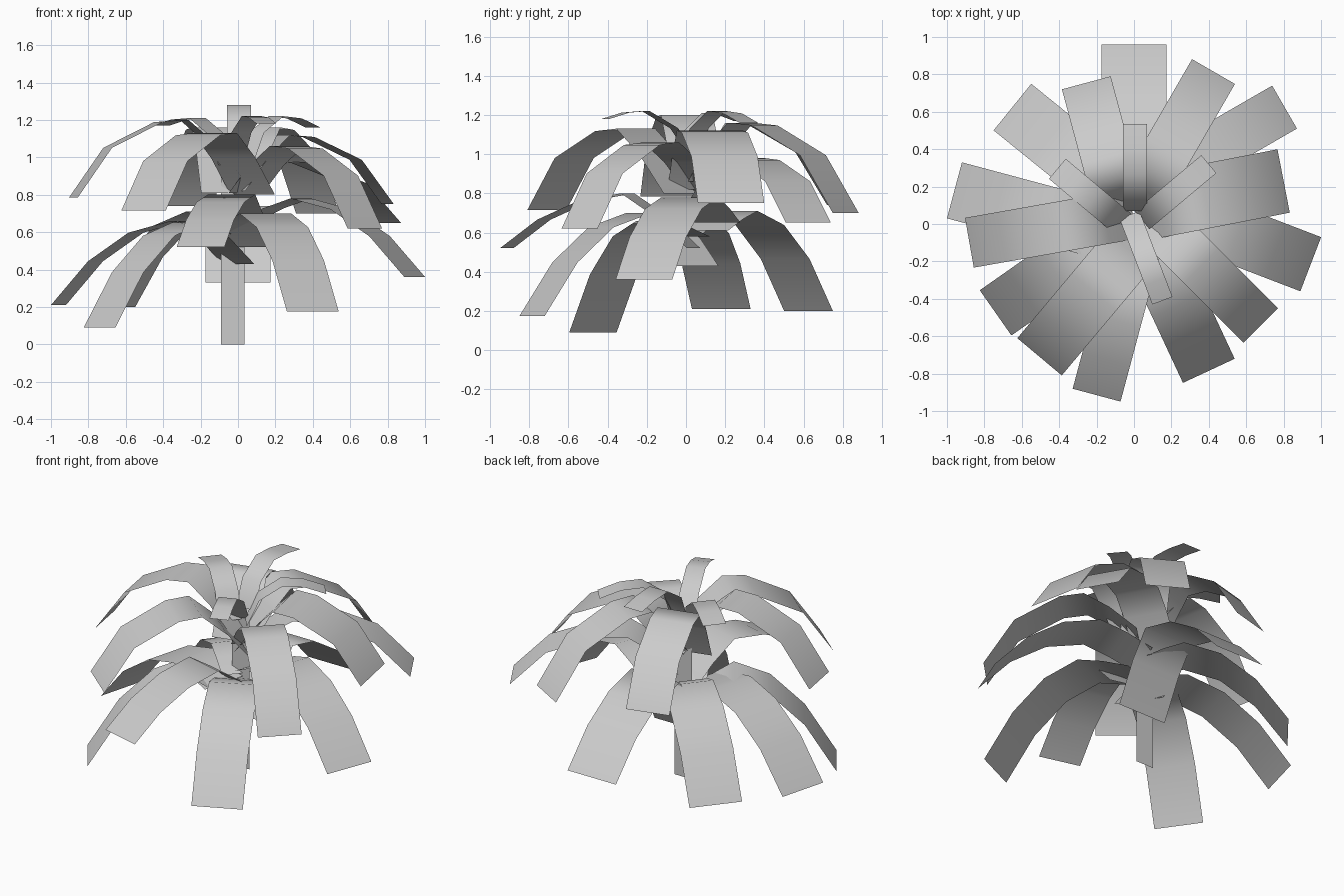
import bpy
import bmesh
from math import radians
from mathutils import Matrix, Vector

default_cube = bpy.data.objects.get("Cube")
if default_cube:
    bpy.data.objects.remove(default_cube, do_unlink=True)

# One plain grey for the whole plant
grey = bpy.data.materials.new("light grey")
grey.use_nodes = True
colour = (0.6, 0.6, 0.6, 1)
grey.diffuse_color = colour
grey.node_tree.nodes["Principled BSDF"].inputs["Base Color"].default_value = colour

# Point that every leaf grows from, seen from above
heart = Vector((0, 0.065, 0))


def make_strip(name, rows):
    """Build an open ribbon from a list of (left point, right point) pairs."""
    mesh = bpy.data.meshes.new(name)
    bm = bmesh.new()
    pairs = [[bm.verts.new(point) for point in row] for row in rows]
    for (left, right), (next_left, next_right) in zip(pairs, pairs[1:]):
        bm.faces.new((left, next_left, next_right, right))
    for face in bm.faces:
        face.smooth = True
    bm.to_mesh(mesh)
    bm.free()
    mesh.materials.append(grey)
    strip = bpy.data.objects.new(name, mesh)
    bpy.context.collection.objects.link(strip)
    return strip


def make_leaf(name, profile, angle, x, y, width, tip_z, peak_z, root_drop):
    """Arch a ribbon from the heart to its tip, heading along angle."""
    turn = Matrix.Rotation(radians(angle), 3, "Z")
    outward, sideways = turn @ Vector((1, 0, 0)), turn @ Vector((0, 1, 0))
    tip = Vector((x, y, 0))
    length = tip.dot(outward)
    offset = tip.dot(sideways)
    rows = []
    for reach, sag in profile:
        # Negative sag dips towards the root, positive sag towards the tip
        drop = sag * (peak_z - tip_z) if sag > 0 else -sag * root_drop
        # The root starts level with the heart
        distance = length * reach + heart.dot(outward) * max(0, 1 - 3 * reach)
        centre = outward * distance + sideways * offset
        centre.z = peak_z - drop
        half = sideways * width / 2
        rows.append((centre - half, centre + half))
    return make_strip(name, rows)


# Arch shapes: (reach along the leaf, sag below the peak)
root_part = [(0.01, -1), (0.17, -0.4), (0.32, 0)]
drooping = root_part + [(0.56, 0.14), (0.79, 0.48), (1, 1)]
arching = root_part + [(0.48, 0.03), (0.79, 0.36), (1, 1)]
crown = [(0.01, -1), (0.2, -0.35), (0.5, 0), (0.75, 0.2), (1, 1)]

# Tiers of leaves: heading, tip x, tip y, width, tip height, peak height, root drop
tiers = {
    "lower_leaf": (drooping, [
        (90, 0, 0.96, 0.345, 0.33, 0.74, 0.41),
        (-21, 0.945, -0.215, 0.31, 0.36, 0.78, 0.13),
        (-65, 0.4, -0.785, 0.305, 0.175, 0.7, 0.12),
        (-105, -0.2, -0.915, 0.265, 0.52, 0.8, 0.28),
        (-145, -0.74, -0.475, 0.295, 0.09, 0.66, 0.23),
        (165, -0.96, 0.18, 0.31, 0.21, 0.66, 0.07),
        (141, -0.65, 0.625, 0.32, 0.2, 0.71, 0.1),
    ]),
    "upper_leaf": (arching, [
        (60, 0.425, 0.815, 0.265, 0.7, 1.16, 0.3),
        (30, 0.805, 0.625, 0.265, 0.65, 0.98, 0.2),
        (11, 0.8, 0.23, 0.345, 0.75, 1.12, 0.3),
        (-45, 0.678, -0.543, 0.26, 0.62, 1.06, 0.25),
        (-130, -0.505, -0.71, 0.31, 0.715, 1.13, 0.33),
        (-170, -0.88, -0.1, 0.27, 0.785, 1.2, 0.3),
        (105, -0.255, 0.755, 0.27, 0.74, 1.16, 0.35),
    ]),
    "crown_leaf": (crown, [
        (90, 0.005, 0.535, 0.13, 1.25, 1.28, 0.25),
        (40, 0.4, 0.32, 0.125, 1.16, 1.22, 0.25),
        (-69, 0.152, -0.41, 0.115, 1.18, 1.22, 0.25),
        (140, -0.41, 0.295, 0.14, 1.17, 1.21, 0.25),
    ]),
}
for name, (profile, leaves) in tiers.items():
    for number, leaf in enumerate(leaves, 1):
        make_leaf(f"{name}_{number}", profile, *leaf)

# Flat upright stem
stem_left, stem_right = -0.09, 0.035
make_strip("stem", [
    (Vector((stem_left, heart.y, height)), Vector((stem_right, heart.y, height)))
    for height in (0, 0.5, 1)
])
